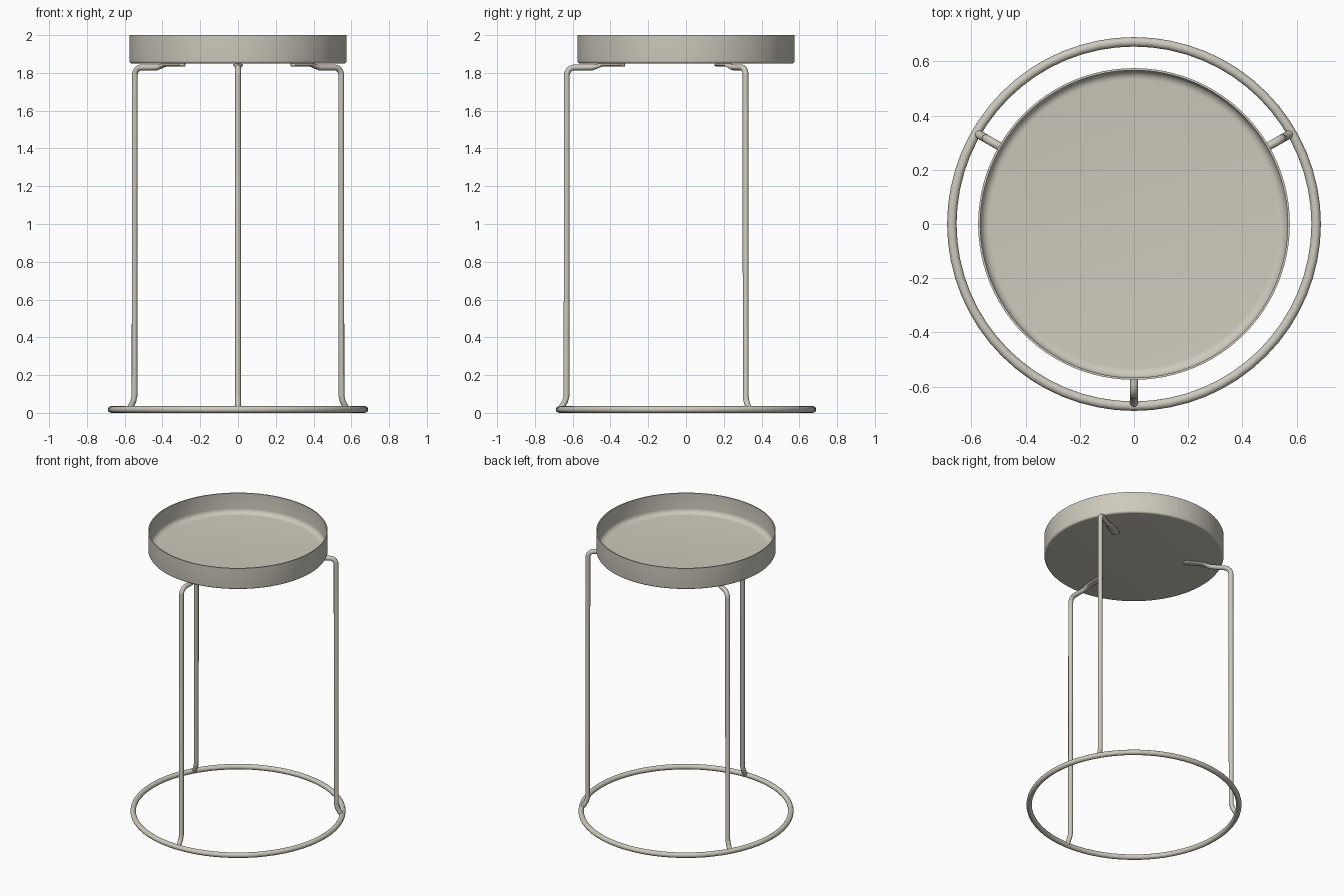
import bpy, bmesh
from math import sin, cos, pi, radians, atan2
from mathutils import Vector, Matrix

cube = bpy.data.objects.get("Cube")
if cube:
    bpy.data.objects.remove(cube, do_unlink=True)

# One painted metal colour
metal = bpy.data.materials.new("warm_grey_metal")
metal.use_nodes = True
colour = (0.61, 0.585, 0.505, 1)
metal.diffuse_color = colour
bsdf = next(n for n in metal.node_tree.nodes if n.type == "BSDF_PRINCIPLED")
bsdf.inputs["Base Color"].default_value = colour


def finish(name, bm, angle=40):
    bmesh.ops.recalc_face_normals(bm, faces=bm.faces)
    mesh = bpy.data.meshes.new(name)
    bm.to_mesh(mesh)
    bm.free()
    obj = bpy.data.objects.new(name, mesh)
    bpy.context.collection.objects.link(obj)
    mesh.materials.append(metal)
    bpy.ops.object.select_all(action="DESELECT")
    obj.select_set(True)
    bpy.context.view_layer.objects.active = obj
    bpy.ops.object.shade_smooth_by_angle(angle=radians(angle))
    return obj


def lathe(name, profile, steps):
    bm = bmesh.new()
    verts = [bm.verts.new((r, 0, z)) for r, z in profile]
    edges = [bm.edges.new(pair) for pair in zip(verts, verts[1:])]
    bmesh.ops.spin(bm, geom=verts + edges, cent=(0, 0, 0), axis=(0, 0, 1),
                   angle=2 * pi, steps=steps)
    bmesh.ops.remove_doubles(bm, verts=bm.verts, dist=1e-5)
    return finish(name, bm)


def corner(cx, cz, radius, start, end, steps=6):
    """Points of a rounded bend in the radial plane."""
    angles = [radians(start + (end - start) * i / steps) for i in range(steps + 1)]
    return [(cx + radius * cos(a), cz + radius * sin(a)) for a in angles]


# Shallow tray: outer skin, thin rim, filleted inside
outer = [(0, 1.85)] + corner(0.561, 1.864, 0.014, -90, 0)
inner = corner(0.533, 1.893, 0.034, 0, -90) + [(0, 1.859)]
lathe("tray", outer + [(0.575, 2.0), (0.567, 2.0)] + inner, 96)

# Floor ring
tube = 0.0155
loop = corner(0.672, 0.018, 0.0175, 0, 360, 16)
lathe("base_ring", loop, 64)

# Leg centre line: outward foot, upright, bend, then a flattened tab
path = [(0.668, 0.018), (0.655, 0.036), (0.640, 0.062), (0.632, 0.09)]
path += corner(0.590, 1.788, 0.041, 0, 90)
round_count = len(path) + 1
path += [(0.495, 1.829), (0.475, 1.834), (0.455, 1.840), (0.44, 1.842),
         (0.36, 1.842), (0.342, 1.842), (0.33, 1.842), (0.324, 1.842)]
widths = [0.019, 0.023, 0.026, 0.027, 0.025, 0.018, 0.008]
depths = [0.013, 0.010, 0.0085, 0.008, 0.008, 0.008, 0.007]
sizes = [(tube, tube)] * round_count + list(zip(widths, depths))


def make_leg(name, heading):
    bm = bmesh.new()
    sides = 16
    rings = []
    for i, (r, z) in enumerate(path):
        before, after = path[max(i - 1, 0)], path[min(i + 1, len(path) - 1)]
        slope = atan2(after[1] - before[1], after[0] - before[0])
        normal = Vector((-sin(slope), 0, cos(slope)))
        w, d = sizes[i]
        ring = []
        for k in range(sides):
            a = 2 * pi * k / sides
            ring.append(bm.verts.new(Vector((r, w * cos(a), z)) + normal * d * sin(a)))
        rings.append(ring)
    for low, high in zip(rings, rings[1:]):
        for k in range(sides):
            n = (k + 1) % sides
            bm.faces.new((low[k], low[n], high[n], high[k]))
    bm.faces.new(rings[0])
    bm.faces.new(rings[-1])
    bm.transform(Matrix.Rotation(radians(heading), 4, "Z"))
    finish(name, bm, 50)


for name, heading in (("front_leg", -90), ("back_left_leg", 30), ("back_right_leg", 150)):
    make_leg(name, heading)
